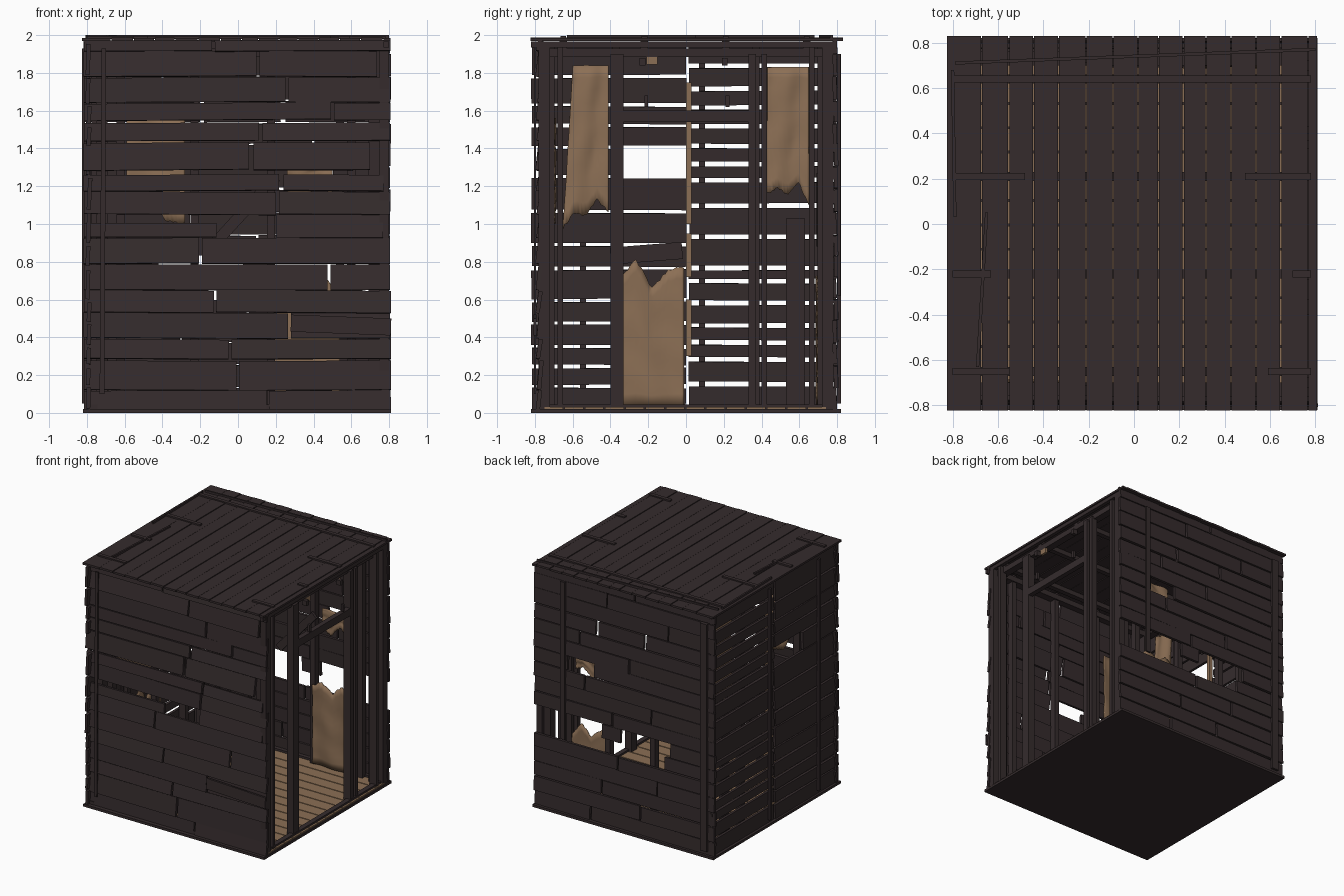
import bpy, bmesh, math, random
from mathutils import Matrix, Vector

if "Cube" in bpy.data.objects:
    bpy.data.objects.remove(bpy.data.objects["Cube"])
random.seed(4)

def material(name, col):
    m = bpy.data.materials.new(name)
    m.diffuse_color = (*col, 1)
    m.use_nodes = True
    m.node_tree.nodes["Principled BSDF"].inputs["Base Color"].default_value = m.diffuse_color
    return m
DARK = material("dark weathered wood", (0.035, 0.0245, 0.0255))
TAN = material("tan hide and boards", (0.26, 0.158, 0.09))

# wall frames: horizontal u, outward n, up z
SIDES = {"front": ((1, 0, 0), (0, -1, 0)), "back": ((1, 0, 0), (0, 1, 0)),
         "left": ((0, 1, 0), (-1, 0, 0)), "right": ((0, 1, 0), (1, 0, 0))}

def frame(side):
    u, n = SIDES[side]
    return Matrix((u, n, (0, 0, 1))).transposed().to_4x4()

def add_box(bm, c, s, rot=Matrix(), fr=Matrix()):
    bmesh.ops.create_cube(bm, size=1, matrix=fr @ Matrix.Translation(c) @ rot @ Matrix.Diagonal((*s, 1)))

def finish(name, bm, mat):
    bmesh.ops.recalc_face_normals(bm, faces=bm.faces)
    me = bpy.data.meshes.new(name)
    bm.to_mesh(me)
    bm.free()
    me.materials.append(mat)
    ob = bpy.data.objects.new(name, me)
    bpy.context.collection.objects.link(ob)
    return ob

def boxes(name, items, mat=DARK, side=None):
    """items: (u0,u1, n0,n1, z0,z1) extents"""
    bm = bmesh.new()
    for a, b, c, d, e, f in items:
        add_box(bm, ((a+b)/2, (c+d)/2, (e+f)/2), (b-a, d-c, f-e), fr=frame(side) if side else Matrix())
    return finish(name, bm, mat)

def planks(name, side, rows, depth, tilt=5):
    """rows: (z0, z1, [(u0,u1)...]) nailed on as leaning clapboards"""
    bm = bmesh.new()
    for z0, z1, spans in rows:
        for a, b in spans:
            r = (Matrix.Rotation(math.radians(random.uniform(-.5, .5)), 4, 'Y')
                 @ Matrix.Rotation(math.radians(random.uniform(.4, 1) * tilt), 4, 'X'))
            add_box(bm, ((a+b)/2, depth + random.uniform(-.005, .005), (z0+z1)/2),
                    (b-a + random.uniform(-.012, 0), .022, z1-z0), r, frame(side))
    return finish(name, bm, DARK)

def split(s, lo=-.82, hi=.81):
    return [(lo, s - .004), (s + .004, hi)]

def stick(name, side, p, q, n, w=.03, t=.02, mat=DARK):
    """thin board from (u,z) p to q"""
    d = Vector(q) - Vector(p)
    bm = bmesh.new()
    add_box(bm, ((p[0]+q[0])/2, n, (p[1]+q[1])/2), (d.length, t, w),
            Matrix.Rotation(-math.atan2(d.y, d.x), 4, 'Y'), frame(side))
    return finish(name, bm, mat)

def hide(name, side, u0, u1, z_flat, ragged, n, lean=0):
    """hanging or standing hide with one torn edge, lightly rippled"""
    bm = bmesh.new()
    cols, rws, fr, grid = 24, 12, frame(side), []
    for i in range(cols + 1):
        t = i / cols
        k = min(int(t * (len(ragged) - 1)), len(ragged) - 2)
        f = t * (len(ragged) - 1) - k
        edge = ragged[k] * (1 - f) + ragged[k + 1] * f + random.uniform(-.008, .008)
        col = []
        for j in range(rws + 1):
            s = j / rws
            ripple = .006 * math.sin(9 * t + 3 * s) + .003 * math.sin(17 * s + 5 * t)
            u = u0 + (u1 - u0) * t + lean * (1 - t) * (1 - s)
            col.append(bm.verts.new(fr @ Vector((u, n + ripple, z_flat + (edge-z_flat)*s))))
        grid.append(col)
    for i in range(cols):
        for j in range(rws):
            bm.faces.new((grid[i][j], grid[i+1][j], grid[i+1][j+1], grid[i][j+1])).smooth = True
    ob = finish(name, bm, TAN)
    ob.modifiers.new("thickness", 'SOLIDIFY').thickness = .006

# front wall
front = [(.015, .118, split(.16)), (.12, .275, split(0)), (.285, .388, split(-.04)), (.395, .53, split(.27)),
         (.53, .648, split(-.12)), (.65, .785, split(.48)), (.79, .925, split(-.2)),
         (.93, 1.005, [(-.82, -.11)]), (.925, 1.05, [(.2, .77)]), (1.05, 1.17, split(.21)),
         (1.175, 1.26, [(-.82, .22), (.24, .77)]), (1.285, 1.43, [(-.82, .06), (.08, .7)]), (1.44, 1.535, split(.12)),
         (1.55, 1.64, split(.5)), (1.645, 1.775, split(.26)), (1.78, 1.915, [(-.82, .1), (.11, .74)]),
         (1.915, 1.972, split(-.13))]
planks("front_planks", "front", front, .774, 11)
stick("front_slipped_plank", "front", (.28, .475), (.81, .455), .8, .09, .015)

# back wall, with a broken band and a torn gap
back = [(.02, .13, split(.3)), (.135, .25, split(-.15)), (.26, .37, split(.2)), (.375, .49, split(-.3)),
        (.495, .6, split(.05)), (.61, .71, [(-.82, -.36)]), (.72, .83, [(-.82, -.42), (.02, .2)]),
        (.835, .94, split(.1)), (.945, 1.06, split(-.25)), (1.065, 1.18, split(.35)),
        (1.19, 1.3, [(-.82, .27), (.5, .81)]), (1.305, 1.42, split(-.05)), (1.425, 1.53, split(.4)),
        (1.54, 1.65, [(-.82, -.2), (-.185, .23), (.245, .81)]), (1.66, 1.78, split(-.4)),
        (1.785, 1.9, split(.15)), (1.905, 1.972, split(-.1))]
planks("back_planks", "back", back, .79, 3)

# left wall: two halves whose boards do not line up, with a window gap
lz = [.02, .15, .255, .36, .485, .605, .775, .9, 1.075, 1.26, 1.415, 1.53, 1.64, 1.79, 1.97]
rz = [.02, .165, .295, .385, .475, .595, .71, .78, .945, 1.11, 1.245, 1.33, 1.425, 1.53, 1.63, 1.73, 1.85, 1.97]
lrows = [(a, b - .018, [(-.82, .004)] if a != 1.26 else [(-.78, -.36)]) for a, b in zip(lz, lz[1:])]
rrows = [(a, b - .025, [(.012, .8)]) for a, b in zip(rz, rz[1:])]
planks("left_planks_front_half", "left", lrows, .79, 3)
planks("left_planks_back_half", "left", rrows, .79, 3)
stick("slipped_plank", "left", (-.4, .83), (-.02, .86), .765, .09)
boxes("left_upright_board", [(.53, .63, .74, .765, .03, 1.03)], side="left")
boxes("left_centre_pole", [(0, .028, .73, .76, .3, .6), (0, .028, .73, .76, .72, .95),
                           (0, .028, .73, .76, 1.0, 1.75)], TAN, "left")
boxes("left_split_stake", [(.335, .355, .73, .75, .72, .95)], TAN, "left")
boxes("left_outer_boards", [(.07, .1, .81, .825, .05, 1.93), (-.56, -.53, .81, .825, .05, 1.93)], side="left")

# frame: corner posts, studs, top beams, sills
posts = [(sx*.72 - .03, sx*.72 + .03, sy*.725 - .03, sy*.725 + .03, .02, 1.95) for sx in (-1, 1) for sy in (-1, 1)]
boxes("corner_posts", posts)
for s in ("front", "back"):
    boxes(s + "_studs", [(u - .022, u + .022, .71, .76, .02, 1.95) for u in (-.62, -.23, .175, .6)], side=s)
boxes("left_studs", [(u - .02, u + .02, .72, .775, .02, 1.95) for u in (-.37, .37)], side="left")
for s in ("front", "back", "left", "right"):
    boxes(s + "_top_beam", [(-.75, .75, .7, .76, 1.885, 1.93)], side=s)
    boxes(s + "_sill", [(-.79, .79, .745, .785, .02, .045)], side=s)

# open right side: door frame
boxes("door_posts", [(-.40, -.33, .72, .78, .03, 1.9), (.33, .37, .72, .78, .03, 1.9), (.4, .43, .73, .78, .03, 1.9),
                     (-.68, -.65, .73, .79, .03, 1.95), (.65, .68, .73, .79, .03, 1.95),
                     (-.78, -.72, .75, .8, .02, 1.95), (.72, .78, .75, .8, .02, 1.95)], side="right")
boxes("door_lintel", [(-.34, .34, .74, .78, 1.54, 1.6)], side="right")
boxes("door_header", [(-.82, .8, .77, .8, 1.935, 1.965)], side="right")
boxes("lintel_pegs", [(-.22, -.2, .78, .8, 1.62, 1.68), (.21, .23, .78, .8, 1.62, 1.68),
                      (-.245, -.215, .75, .79, 1.84, 1.88), (.19, .22, .75, .79, 1.84, 1.88)], side="right")
boxes("header_tag", [(-.21, -.15, .74, .76, 1.845, 1.885)], TAN, "right")

# braces and loose outer sticks
stick("back_brace", "back", (-.12, .9), (.2, 1.25), .7, .06)
stick("front_outer_stick", "front", (-.72, .1), (-.71, 1.93), .8, .025, .012)
stick("back_outer_stick_a", "back", (.54, .62), (.54, 1.9), .81, .04, .015)
stick("back_outer_stick_b", "back", (-.73, .05), (-.73, 1.9), .81, .06, .02)

# hides
hide("left_hide_front", "left", -.65, -.41, 1.84, [.98, 1.06, 1.04, 1.13, 1.06], .72, .05)
hide("left_hide_back", "left", .43, .65, 1.83, [1.16, 1.19, 1.15, 1.22, 1.1], .71)
hide("left_hide_standing", "left", -.35, -.01, .04, [.72, .81, .66, .76, .77], .70)
hide("back_hide_standing", "back", .18, .54, .04, [.68, .72, .65, .73, .62], .70)
hide("back_hide_scrap", "back", .26, .5, 1.32, [1.18, 1.12, 1.2, 1.16], .71)
hide("back_hide_tag", "back", .35, .43, 1.66, [1.58, 1.6, 1.57], .71)
hide("front_hide", "front", -.59, -.28, 1.56, [1.18, 1.2, 1.02, 1.0], .70)

# floor: dark slab with tan boards across it
boxes("floor_slab", [(-.82, .81, -.82, .82, 0, .02)])
step = 1.5 / 14
boxes("floor_boards", [(-.77, .8, -.75 + i*step, -.75 + (i+1)*step - .008, .02, .03) for i in range(14)], TAN)

# roof: boards front to back, with battens and sticks on top
seams = [-.825, -.67, -.55, -.44, -.33, -.21, -.09, .02, .11, .22, .32, .43, .54, .65, .77, .812]
boxes("roof_boards", [(a, b - .005, -.822, .83, 1.968 + .003*(i % 2), 1.984 + .003*(i % 2))
                      for i, (a, b) in enumerate(zip(seams, seams[1:]))])
boxes("roof_battens", [(-.8, .78, .625, .655, 1.98, 1.996), (-.8, -.48, .195, .225, 1.98, 1.996),
                       (.49, .78, .195, .225, 1.98, 1.996), (-.8, -.63, -.235, -.205, 1.98, 1.996),
                       (.7, .78, -.235, -.205, 1.98, 1.996), (-.8, -.55, -.665, -.635, 1.98, 1.996),
                       (.59, .78, -.665, -.635, 1.98, 1.996)])
bm = bmesh.new()
for p, q in (((-.79, .71), (.8, .77)), ((-.8, .68), (-.79, .03)), ((-.65, .05), (-.69, -.63))):
    d = Vector(q) - Vector(p)
    add_box(bm, ((p[0]+q[0])/2, (p[1]+q[1])/2, 1.992), (d.length, .014, .016),
            Matrix.Rotation(math.atan2(d.y, d.x), 4, 'Z'))
finish("roof_sticks", bm, DARK)
boxes("roof_rafters", [(-.76, .76, y - .02, y + .02, 1.93, 1.968) for y in (-.65, -.22, .21, .64)])
